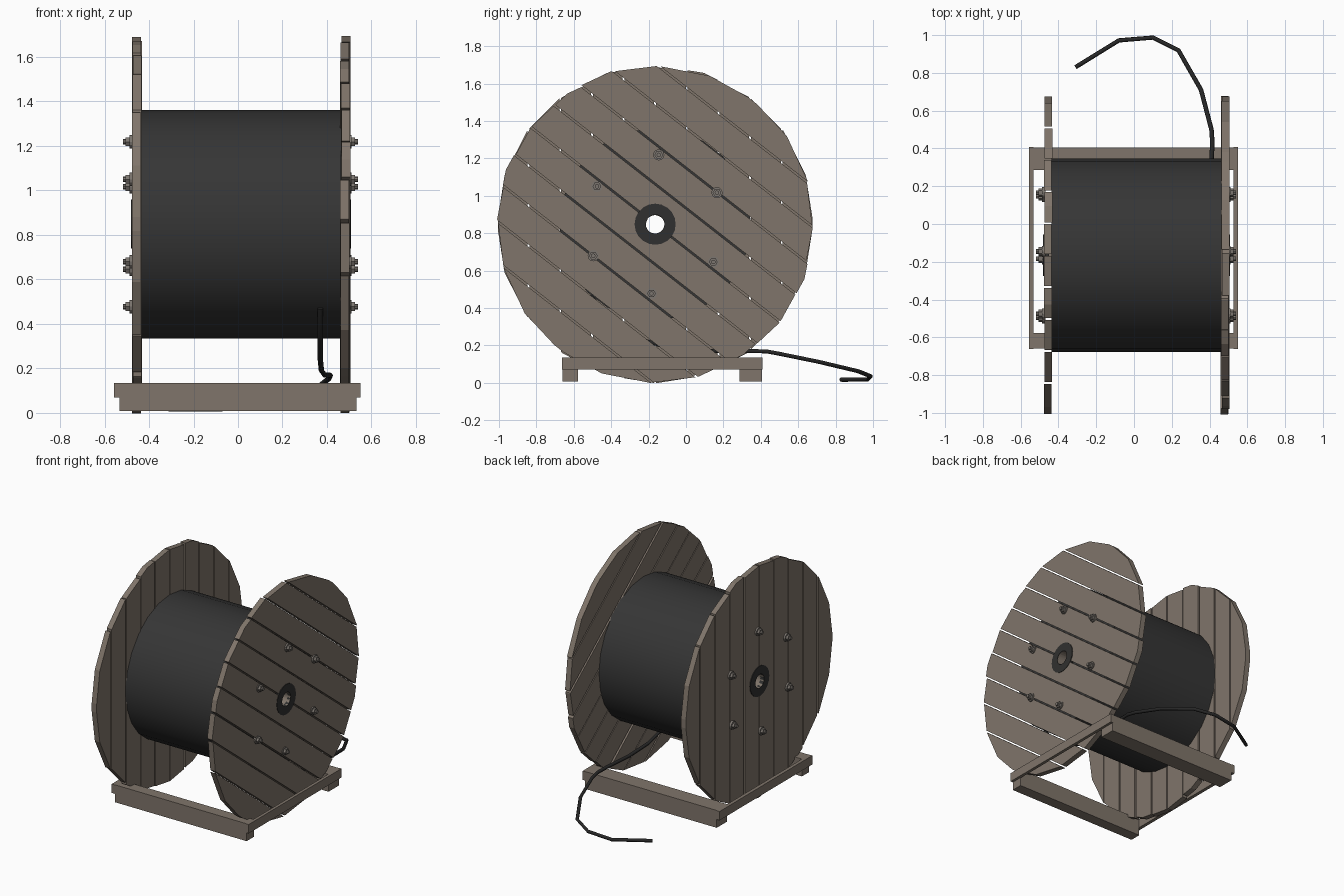
import bpy, bmesh, math, random
from mathutils import Vector, Matrix

if "Cube" in bpy.data.objects:
    bpy.data.objects.remove(bpy.data.objects["Cube"])

random.seed(4)
CY, CZ = -0.165, 0.848          # reel axis
HUB = 0.052                     # axle hole radius


def mat(name, col):
    m = bpy.data.materials.new(name)
    m.diffuse_color = (*col, 1)
    m.use_nodes = True
    m.node_tree.nodes["Principled BSDF"].inputs["Base Color"].default_value = m.diffuse_color
    return m


WOOD = mat("weathered_wood", (0.215, 0.178, 0.145))
WRAP = mat("dark_wrap", (0.036, 0.036, 0.036))
PLATE = mat("dark_plate", (0.03, 0.03, 0.029))
CABLE = mat("black_cable", (0.02, 0.02, 0.02))
STEEL = mat("dull_steel", (0.2, 0.18, 0.16))


def finish(name, bm, material, smooth=False):
    bmesh.ops.recalc_face_normals(bm, faces=bm.faces)
    me = bpy.data.meshes.new(name)
    bm.to_mesh(me)
    bm.free()
    me.materials.append(material)
    ob = bpy.data.objects.new(name, me)
    bpy.context.collection.objects.link(ob)
    if smooth:
        bpy.context.view_layer.objects.active = ob
        ob.select_set(True)
        bpy.ops.object.shade_smooth_by_angle(angle=math.radians(35))
        ob.select_set(False)
    return ob


def tube(bm, x0, x1, R, r, n, rot=0.0):
    """Thick-walled tube along x around the origin."""
    loops = []
    for x, rad in ((x0, R), (x1, R), (x1, r), (x0, r)):
        loops.append([bm.verts.new((x, rad * math.cos(rot + i * math.tau / n),
                                    rad * math.sin(rot + i * math.tau / n))) for i in range(n)])
    for k in range(4):
        a, b = loops[k], loops[(k + 1) % 4]
        for i in range(n):
            j = (i + 1) % n
            bm.faces.new((a[i], a[j], b[j], b[i]))


def box(bm, x0, x1, y0, y1, z0, z1):
    m = Matrix.Translation(((x0 + x1) / 2, (y0 + y1) / 2, (z0 + z1) / 2)) @ \
        Matrix.Diagonal((x1 - x0, y1 - y0, z1 - z0, 1))
    bmesh.ops.create_cube(bm, size=1, matrix=m)


def cut(bm, co, no):
    """Trim away the side the normal points to and cap the cut."""
    res = bmesh.ops.bisect_plane(bm, geom=bm.verts[:] + bm.edges[:] + bm.faces[:],
                                 plane_co=co, plane_no=no, clear_outer=True)
    edges = [e for e in res["geom_cut"] if isinstance(e, bmesh.types.BMEdge)]
    if edges:
        bmesh.ops.edgenet_fill(bm, edges=edges)


# Plank flanges: a polygon disc sliced into ten boards across direction 'normal'
def flange(name, x0, x1, normal, rot):
    R, count, gap = 0.846, 10, 0.005
    w = 2 * R / count
    out = bmesh.new()
    along = Vector((0, -normal.z, normal.y))
    for i in range(count):
        bm = bmesh.new()
        tube(bm, x0, x1, R, HUB, 20, rot)
        lo = -R + i * w
        cut(bm, normal * (lo + w - gap), normal)
        cut(bm, normal * (lo + gap), -normal)
        shift = Vector((random.uniform(-0.004, 0.004), CY, CZ)) + along * random.uniform(-0.006, 0.006)
        bmesh.ops.translate(bm, verts=bm.verts, vec=shift)
        tmp = bpy.data.meshes.new("tmp")
        bm.to_mesh(tmp)
        bm.free()
        out.from_mesh(tmp)
        bpy.data.meshes.remove(tmp)
    finish(name, out, WOOD)


a = math.radians(38)
flange("right_flange", 0.462, 0.502, Vector((0, math.sin(a), math.cos(a))), math.radians(88))
flange("left_flange", -0.476, -0.436, Vector((0, 1, 0)), math.radians(90))


def reel_ring(name, x0, x1, R, r, n, material, smooth=True):
    bm = bmesh.new()
    tube(bm, x0, x1, R, r, n, math.radians(90))
    bmesh.ops.translate(bm, verts=bm.verts, vec=(0, CY, CZ))
    finish(name, bm, material, smooth)


# Wound drum, axle lining and hub plates
reel_ring("cable_drum", -0.436, 0.463, 0.513, 0.06, 24, WRAP)
reel_ring("axle_lining", -0.478, 0.503, 0.06, 0.05, 20, WOOD)
reel_ring("right_hub_plate", 0.48, 0.507, 0.11, 0.05, 20, PLATE)
reel_ring("left_hub_plate", -0.481, -0.45, 0.11, 0.05, 20, PLATE)


# Bolts: washer, nut and stud on a circle
def bolts(name, face, side):
    bm = bmesh.new()
    for k in range(6):
        t = math.radians(87 + 60 * k)
        y, z = CY + 0.371 * math.cos(t), CZ + 0.371 * math.sin(t)
        for d0, d1, r, n in ((-0.01, 0.01, 0.03, 12), (0.01, 0.027, 0.023, 6), (0.027, 0.04, 0.012, 8)):
            m = Matrix.Translation((face + side * (d0 + d1) / 2, y, z)) @ Matrix.Rotation(math.pi / 2, 4, 'Y')
            bmesh.ops.create_cone(bm, cap_ends=True, segments=n, radius1=r, radius2=r,
                                  depth=d1 - d0, matrix=m)
    finish(name, bm, STEEL)


bolts("right_bolts", 0.5, 1)
bolts("left_bolts", -0.478, -1)

# Base frame: two cross beams and two thin side rails
for name, x0, x1, y0, y1, z0 in (("front_beam", -0.532, 0.532, -0.66, -0.578, 0.008),
                                 ("back_beam", -0.532, 0.532, 0.285, 0.405, 0.008),
                                 ("left_rail", -0.557, -0.532, -0.662, 0.408, 0.07),
                                 ("right_rail", 0.528, 0.55, -0.662, 0.408, 0.07)):
    bm = bmesh.new()
    box(bm, x0, x1, y0, y1, z0, 0.135)
    finish(name, bm, WOOD)

# Loose cable end leaving the drum and curling on the ground
pts = [(.37, -.51, .47), (.37, -.44, .37), (.37, -.27, .24), (.375, -.1, .19), (.39, .1, .17),
       (.41, .33, .17), (.415, .43, .168), (.41, .5, .155), (.355, .71, .112), (.235, .92, .062),
       (.1, .987, .035), (-.08, .972, .018), (-.31, .83, .017)]
cu = bpy.data.curves.new("loose_cable", 'CURVE')
cu.dimensions = '3D'
cu.bevel_depth = 0.012
cu.bevel_resolution = 1
cu.use_fill_caps = True
sp = cu.splines.new('POLY')
sp.points.add(len(pts) - 1)
for p, c in zip(sp.points, pts):
    p.co = (*c, 1)
cu.materials.append(CABLE)
cable = bpy.data.objects.new("loose_cable", cu)
bpy.context.collection.objects.link(cable)
bpy.context.view_layer.objects.active = cable
cable.select_set(True)
bpy.ops.object.convert(target='MESH')
cable.select_set(False)
